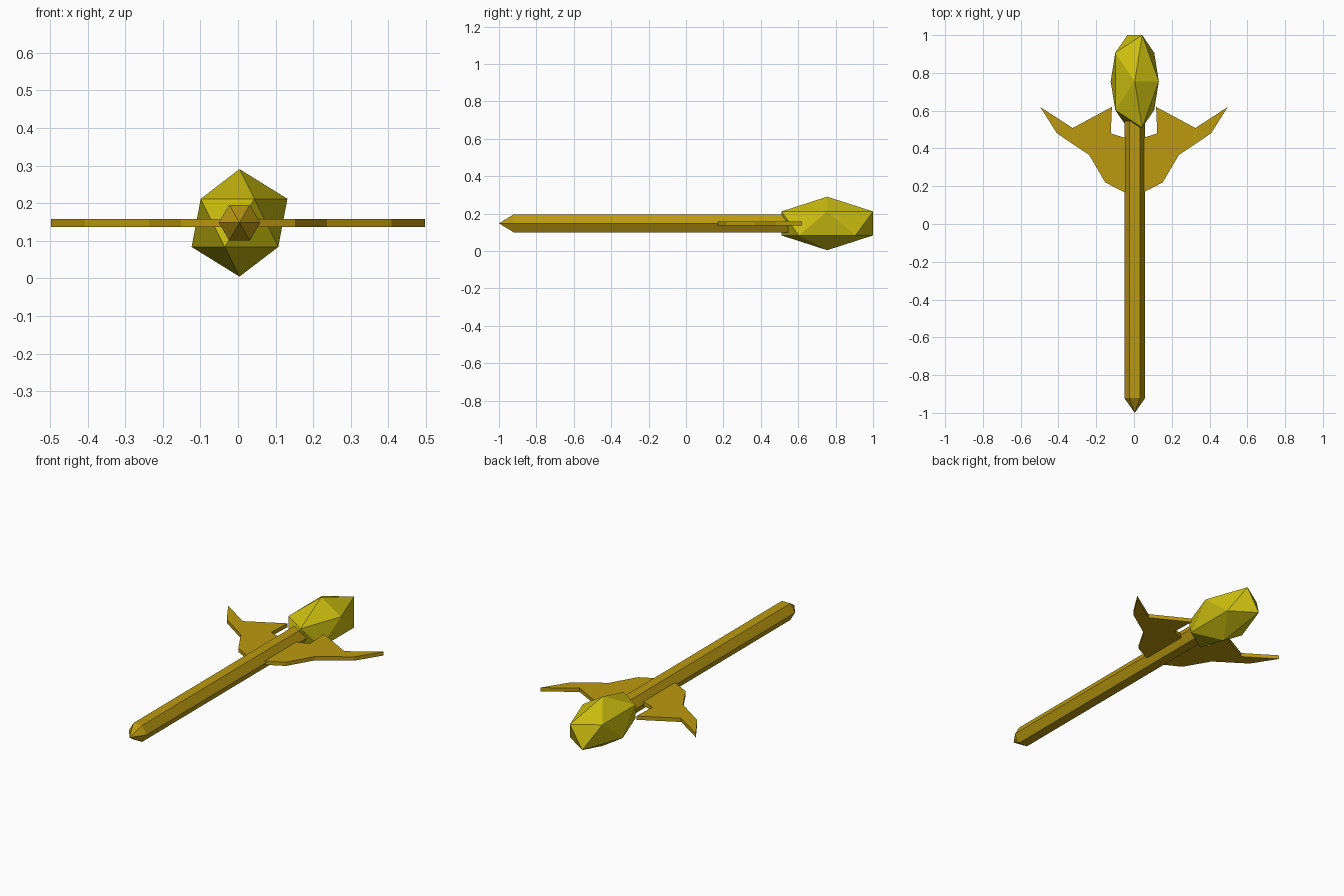
import bpy, bmesh, math
from mathutils import Matrix

if "Cube" in bpy.data.objects:
    bpy.data.objects.remove(bpy.data.objects["Cube"])

AXIS_X, AXIS_Z = 0.004, 0.148   # line the shaft and gem sit on


def material(name, rgb):
    m = bpy.data.materials.new(name)
    m.diffuse_color = (*rgb, 1.0)
    m.use_nodes = True
    m.node_tree.nodes["Principled BSDF"].inputs["Base Color"].default_value = m.diffuse_color
    return m


def finish(name, bm, mat):
    bmesh.ops.recalc_face_normals(bm, faces=bm.faces[:])
    mesh = bpy.data.meshes.new(name)
    bm.to_mesh(mesh)
    bm.free()
    mesh.materials.append(mat)
    obj = bpy.data.objects.new(name, mesh)
    bpy.context.collection.objects.link(obj)
    return obj


gold = material("gold", (0.50, 0.32, 0.005))
yellow = material("yellow gem", (0.61, 0.52, 0.005))

# Shaft: hexagonal rod with a pointed front end and a flat back end
bm = bmesh.new()
R = 0.055
rings = []
for y in (-0.922, 0.545):
    rings.append([bm.verts.new((AXIS_X + R * math.cos(i * math.pi / 3), y,
                                AXIS_Z + R * math.sin(i * math.pi / 3))) for i in range(6)])
tip = bm.verts.new((AXIS_X, -1.0, AXIS_Z))
front, back = rings
for i in range(6):
    j = (i + 1) % 6
    bm.faces.new((front[i], front[j], back[j], back[i]))
    bm.faces.new((front[j], front[i], tip))
bm.faces.new(back)
finish("shaft", bm, gold)

# Gem: icosahedron stretched along the shaft
bm = bmesh.new()
bmesh.ops.create_icosphere(bm, subdivisions=1, radius=1.0)
bmesh.ops.transform(bm, verts=bm.verts[:], matrix=Matrix.Translation((AXIS_X, 0.755, 0.1475))
                    @ Matrix.Diagonal((0.1425, 0.288, 0.143, 1.0)))
finish("gem", bm, yellow)

# Wings: flat outline, extruded and mirrored to both sides
outline = [(0, 0.165), (0.055, 0.17), (0.152, 0.22), (0.237, 0.365), (0.408, 0.48),
           (0.497, 0.62), (0.325, 0.508), (0.117, 0.62), (0.123, 0.48),
           (0.055, 0.458), (0, 0.455)]
for side, sx in (("left", -1), ("right", 1)):
    bm = bmesh.new()
    face = bm.faces.new([bm.verts.new((sx * x, y, 0.136)) for x, y in outline])
    ext = bmesh.ops.extrude_face_region(bm, geom=[face], use_keep_orig=True)
    top = [g for g in ext["geom"] if isinstance(g, bmesh.types.BMVert)]
    bmesh.ops.translate(bm, verts=top, vec=(0, 0, 0.022))
    finish(side + "_wing", bm, gold)
